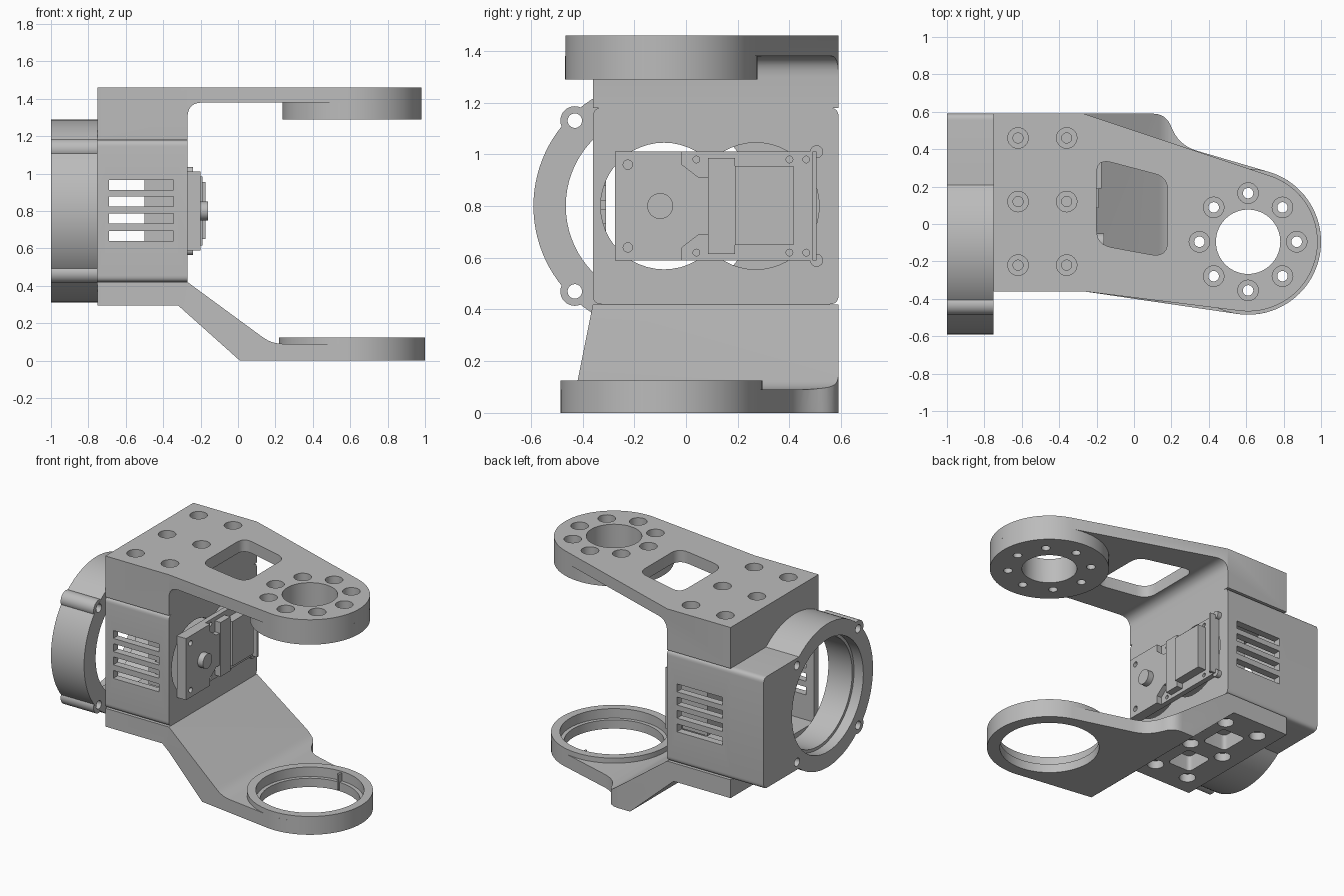
import bpy, bmesh, math
from mathutils import Vector

cube = bpy.data.objects.get("Cube")
if cube:
    bpy.data.objects.remove(cube, do_unlink=True)

grey = bpy.data.materials.new("light_grey")
grey.use_nodes = True
grey.diffuse_color = (0.5, 0.5, 0.5, 1)
grey.node_tree.nodes["Principled BSDF"].inputs["Base Color"].default_value = (0.5, 0.5, 0.5, 1)
parts = []


def arc(cx, cy, r, a0, a1, n=48):
    """Points along an arc, angles in degrees."""
    return [(cx + r * math.cos(math.radians(a0 + (a1 - a0) * i / n)),
             cy + r * math.sin(math.radians(a0 + (a1 - a0) * i / n))) for i in range(n + 1)]


def fillet(points, steps=6):
    """Round each outline corner given as (a, b, radius)."""
    out = []
    for i, p in enumerate(points):
        if len(p) < 3:
            out.append(p)
            continue
        c = Vector(p[:2])
        prev = Vector(points[i - 1][:2])
        nxt = Vector(points[(i + 1) % len(points)][:2])
        s, e = c + (prev - c).normalized() * p[2], c + (nxt - c).normalized() * p[2]
        for k in range(steps + 1):
            t = k / steps
            out.append(tuple(s * (1 - t) ** 2 + c * 2 * t * (1 - t) + e * t * t))
    return out


def prism(name, outline, axis, lo, hi, keep=True):
    """Extrude an outline along an axis; the outline uses the other two axes in order."""
    place = {"x": lambda a, b, d: (d, a, b), "y": lambda a, b, d: (a, d, b),
             "z": lambda a, b, d: (a, b, d)}[axis]
    bm = bmesh.new()
    face = bm.faces.new([bm.verts.new(place(a, b, lo)) for a, b in fillet(outline)])
    ext = bmesh.ops.extrude_face_region(bm, geom=[face])
    verts = [v for v in ext["geom"] if isinstance(v, bmesh.types.BMVert)]
    bmesh.ops.translate(bm, verts=verts, vec=place(0, 0, hi - lo))
    bmesh.ops.recalc_face_normals(bm, faces=bm.faces)
    mesh = bpy.data.meshes.new(name)
    bm.to_mesh(mesh)
    bm.free()
    obj = bpy.data.objects.new(name, mesh)
    bpy.context.collection.objects.link(obj)
    if keep:
        parts.append(obj)
    else:
        obj.hide_render = True
    return obj


def rect(a0, a1, b0, b1, r=0):
    corners = [(a0, b0), (a1, b0), (a1, b1), (a0, b1)]
    return [(a, b, r) for a, b in corners] if r else corners


def disc(name, c, r, axis, lo, hi, keep=True, n=64):
    return prism(name, arc(c[0], c[1], r, 0, 360, n)[:-1], axis, lo, hi, keep)


def hole(c, r, axis, lo, hi, n=24):
    return disc("cutter", c, r, axis, lo, hi, False, n)


def boolean(targets, tools, operation="DIFFERENCE"):
    for obj in targets:
        for tool in tools:
            mod = obj.modifiers.new("cut", "BOOLEAN")
            mod.operation, mod.solver, mod.object = operation, "EXACT", tool
            deps = bpy.context.evaluated_depsgraph_get()
            mesh = bpy.data.meshes.new_from_object(obj.evaluated_get(deps))
            obj.modifiers.clear()
            obj.data = mesh
    for tool in tools:
        bpy.data.objects.remove(tool, do_unlink=True)


Y0, Y1, MID = -0.36, 0.59, 0.80
RING = (-0.10, MID)
PIVOT = (0.61, -0.095)
screws = [(x, y) for x in (-0.62, -0.36) for y in (0.46, 0.12, -0.22)]

# Housing shell with windows and side vents
housing = prism("housing", rect(Y0, Y1, 0.42, 1.18, 0.035), "x", -0.75, -0.27)
cuts = [prism("cutter", rect(Y0 + 0.05, Y1 - 0.05, 0.47, 1.13), "x", -0.85, -0.31, False)]
cuts += [hole((y, MID), 0.245, "x", -0.4, -0.2, 48) for y in (-0.085, 0.27)]
for z in (0.94, 0.85, 0.76, 0.667):
    for y in (Y0, Y1):
        cuts.append(prism("cutter", rect(-0.69, -0.345, z - 0.027, z + 0.027),
                          "y", y - 0.08, y + 0.08, False))
boolean([housing], cuts)

# Round mount flange that merges into the housing block
flange = prism("mount_flange", arc(*RING, 0.49, 51, 309, 72) +
               [(Y1, 0.42, 0.035), (Y1, 1.18, 0.035)], "x", -1.0, -0.75)
lugs = [disc("mount_lug", (-0.43, z), 0.056, "x", -1.0, -0.751, n=32) for z in (0.47, 1.13)]
boolean([flange], [hole(RING, 0.385, "x", -1.1, -0.93, 72), hole(RING, 0.365, "x", -1.1, -0.7, 72)])
for z, lug in zip((0.47, 1.13), lugs):
    boolean([flange, lug], [hole((-0.43, z), 0.028, "x", -1.1, -0.7)])
    boolean([flange], [hole((0.23, z), 0.028, "x", -1.1, -0.82)])

# Upper arm: side profile trimmed by its plan outline
upper = prism("upper_arm", [(-0.9, 1.18), (-0.27, 1.18), (-0.27, 1.38, 0.08), (1.2, 1.38),
                            (1.2, 1.46), (-0.9, 1.46)], "y", -0.8, 0.8)
plan = [(-0.75, Y1), (-0.75, Y0), (-0.27, Y0)] + arc(*PIVOT, 0.372, -98, 71.7) + [(-0.27, Y1)]
boolean([upper], [prism("cutter", plan, "z", 1.0, 1.6, False)], "INTERSECT")
boss = disc("upper_pivot_boss", PIVOT, 0.372, "z", 1.29, 1.38, n=96)
window = [(-0.2, 0.35, 0.08), (-0.2, -0.11, 0.08), (0.18, -0.18, 0.09), (0.18, 0.25, 0.07)]
boolean([upper], [prism("cutter", window, "z", 1.3, 1.6, False)])
for p in screws:
    boolean([upper], [hole(p, 0.055, "z", 1.27, 1.6), hole(p, 0.027, "z", 1.2, 1.3)])
boolean([upper, boss], [hole(PIVOT, 0.172, "z", 1.2, 1.6, 64)])
for p in arc(*PIVOT, 0.26, 0, 360, 8)[:-1]:
    boolean([upper, boss], [hole(p, 0.055, "z", 1.36, 1.6), hole(p, 0.028, "z", 1.2, 1.6)])

# Lower arm: sloped profile trimmed by its plan outline
lower = prism("lower_arm", [(-0.9, 0.295), (-0.32, 0.295), (0.01, 0), (1.2, 0), (1.2, 0.09),
                            (0.18, 0.09, 0.06), (-0.27, 0.42), (-0.9, 0.42)], "y", -0.8, 0.8)
plan = ([(-0.75, Y1), (-0.75, Y0), (-0.27, Y0)] + arc(*PIVOT, 0.39, -98, 71.7) +
        [(0.24, 0.42, 0.1), (0.17, Y1, 0.07)])
boolean([lower], [prism("cutter", plan, "z", -0.2, 0.6, False)], "INTERSECT")
collar = disc("lower_bearing_collar", PIVOT, 0.39, "z", 0.09, 0.125, n=96)
boolean([lower, collar], [hole(PIVOT, 0.31, "z", -0.1, 0.3, 72), hole(PIVOT, 0.335, "z", 0.06, 0.3, 72)])
prism("bearing_key", rect(0.603, 0.617, 0.205, 0.245), "z", 0.01, 0.115)
for p in screws:
    boolean([lower], [hole(p, 0.052, "z", 0.1, 0.35), hole(p, 0.027, "z", 0.3, 0.39)])
boolean([lower], [prism("cutter", rect(-0.58, -0.4, y - 0.1, y + 0.1, 0.03), "z", 0.1, 0.4, False)
                  for y in (0.29, -0.05)])

# Actuator set into the housing window
prism("actuator_body", rect(-0.25, 0.48, 0.61, 0.99), "x", -0.5, -0.27)
flange_plate = prism("actuator_plate", rect(-0.275, 0.505, 0.59, 1.01), "x", -0.27, -0.235)
half = [(-0.275, 0.59), (-0.015, 0.59), (-0.015, 0.64), (0.05, 0.69), (0.085, 0.69)]
face = prism("actuator_face", half + [(y, 2 * MID - z) for y, z in reversed(half)],
             "x", -0.235, -0.2)
for z in (0.64, 0.96):
    boolean([face, flange_plate], [hole((-0.225, z), 0.018, "x", -0.26, -0.1)])
for y in (0.04, 0.40, 0.465):
    for z in (0.62, 0.98):
        boolean([flange_plate], [hole((y, z), 0.013, "x", -0.26, -0.1)])
prism("actuator_bridge", rect(0.085, 0.19, 0.615, 0.985), "x", -0.235, -0.19)
prism("actuator_cover", rect(0.19, 0.415, 0.65, 0.955), "x", -0.235, -0.175)
prism("actuator_end_rail", rect(0.49, 0.505, 0.59, 1.01), "x", -0.235, -0.2)
disc("output_shaft", (-0.10, MID), 0.05, "x", -0.2, -0.16, n=32)
for z in (0.59, 1.01):
    disc("corner_post", (0.505, z), 0.025, "x", -0.27, -0.24, n=24)

# Shared finish
bpy.ops.object.select_all(action="DESELECT")
for obj in parts:
    obj.data.materials.clear()
    obj.data.materials.append(grey)
    for poly in obj.data.polygons:
        poly.material_index = 0
    obj.select_set(True)
bpy.context.view_layer.objects.active = parts[0]
bpy.ops.object.shade_smooth_by_angle(angle=math.radians(30))
